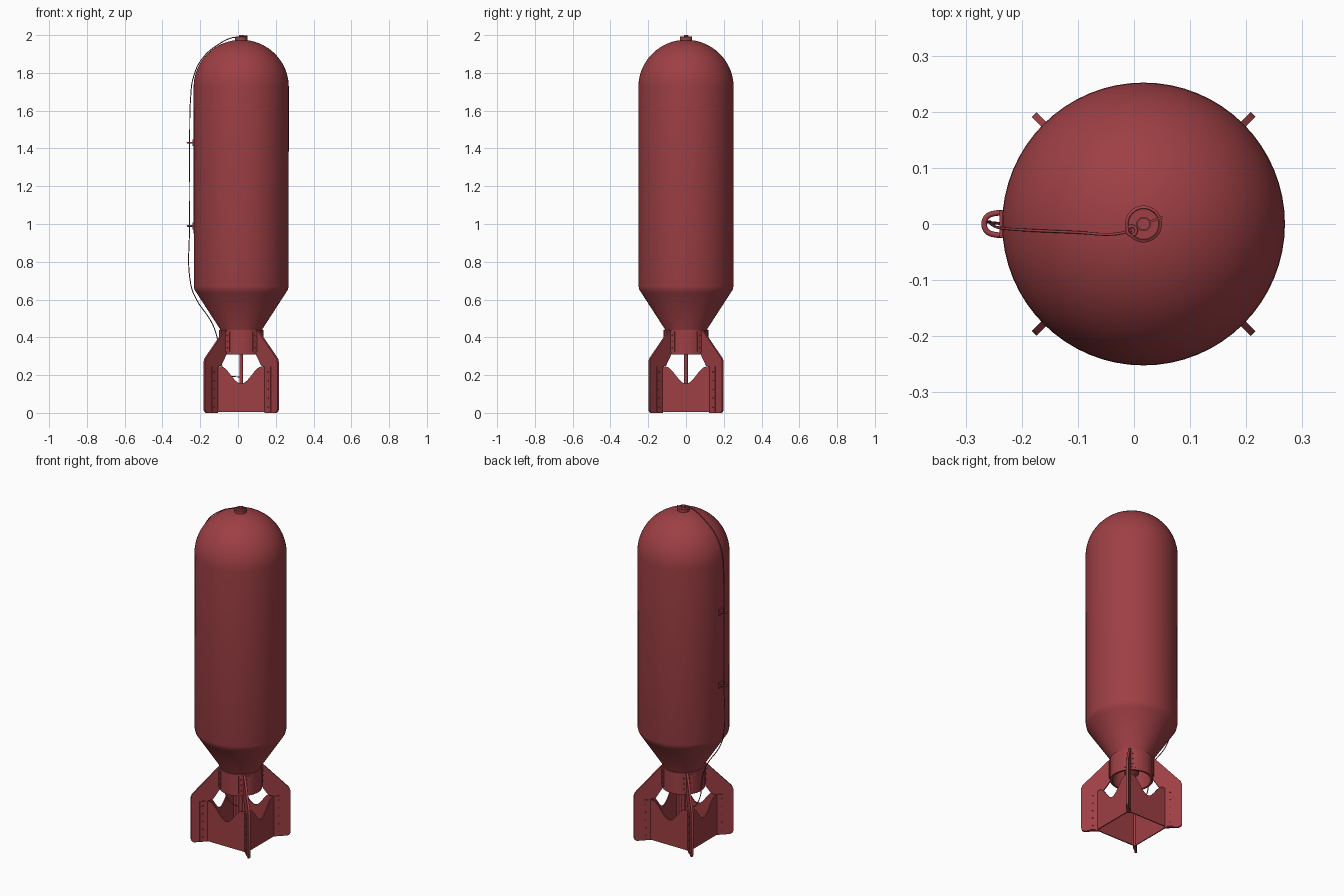
import bpy, bmesh, math
from mathutils import Vector, Matrix

if "Cube" in bpy.data.objects:
    bpy.data.objects.remove(bpy.data.objects["Cube"])

CX = 0.017  # body axis offset
mat = bpy.data.materials.new("red_paint")
mat.diffuse_color = (0.34, 0.05, 0.058, 1)
mat.use_nodes = True
mat.node_tree.nodes["Principled BSDF"].inputs["Base Color"].default_value = mat.diffuse_color


def finish(name, bm, smooth=True, angle=35):
    bmesh.ops.recalc_face_normals(bm, faces=bm.faces[:])
    me = bpy.data.meshes.new(name)
    bm.to_mesh(me)
    bm.free()
    ob = bpy.data.objects.new(name, me)
    bpy.context.collection.objects.link(ob)
    me.materials.append(mat)
    if smooth:
        bpy.ops.object.select_all(action='DESELECT')
        ob.select_set(True)
        bpy.context.view_layer.objects.active = ob
        bpy.ops.object.shade_smooth_by_angle(angle=math.radians(angle))
    return ob


def lathe(name, profile, steps=64, closed=False):
    bm = bmesh.new()
    vs = [bm.verts.new((r, 0, z)) for r, z in profile]
    pairs = list(zip(vs, vs[1:])) + ([(vs[-1], vs[0])] if closed else [])
    es = [bm.edges.new(p) for p in pairs]
    bmesh.ops.spin(bm, geom=vs + es, cent=(0, 0, 0), axis=(0, 0, 1),
                   angle=math.tau, steps=steps, use_duplicate=False)
    bmesh.ops.remove_doubles(bm, verts=bm.verts[:], dist=1e-5)
    bmesh.ops.translate(bm, verts=bm.verts[:], vec=(CX, 0, 0))
    return finish(name, bm)


def place(angle):
    return Matrix.Translation((CX, 0, 0)) @ Matrix.Rotation(angle, 4, 'Z')


def prism(bm, pts, y0, y1, m):
    # extrude an outline drawn in the xz plane along y
    f = bm.faces.new([bm.verts.new(m @ Vector((x, y0, z))) for x, z in pts])
    ext = bmesh.ops.extrude_face_region(bm, geom=[f])['geom']
    vs = [v for v in ext if isinstance(v, bmesh.types.BMVert)]
    bmesh.ops.translate(bm, verts=vs, vec=m.to_3x3() @ Vector((0, y1 - y0, 0)))


def box(bm, x0, x1, y0, y1, z0, z1, m):
    prism(bm, [(x0, z0), (x1, z0), (x1, z1), (x0, z1)], y0, y1, m)


def rivet(bm, pos, m, r=0.004):
    bmesh.ops.create_uvsphere(bm, u_segments=8, v_segments=4, radius=r,
                              matrix=m @ Matrix.Translation(pos))


def tube(name, pts, r, cyclic=False):
    cu = bpy.data.curves.new(name, 'CURVE')
    cu.dimensions = '3D'
    cu.bevel_depth = r
    cu.bevel_resolution = 2
    cu.resolution_u = 8
    cu.use_fill_caps = True
    sp = cu.splines.new('BEZIER')
    sp.bezier_points.add(len(pts) - 1)
    for b, p in zip(sp.bezier_points, pts):
        b.co = p
        b.handle_left_type = b.handle_right_type = 'AUTO'
    sp.use_cyclic_u = cyclic
    ob = bpy.data.objects.new(name, cu)
    bpy.context.collection.objects.link(ob)
    cu.materials.append(mat)
    return ob


# main casing: tapered tail, straight barrel, domed nose
dome = [(0.252 * math.cos(a), 1.725 + 0.25 * math.sin(a))
        for a in (math.pi / 2 * i / 16 for i in range(17))]
dome[-1] = (0, 1.975)
lathe("casing", [(0, 0.43), (0.11, 0.43), (0.113, 0.445), (0.236, 0.635),
                 (0.247, 0.652), (0.251, 0.67)] + dome)

# tail collar ring
lathe("tail_collar", [(0.118, 0.31), (0.118, 0.44), (0.106, 0.44), (0.106, 0.31)],
      48, True)
# tail rod with its boss
lathe("tail_rod", [(0, 0.43), (0.05, 0.43), (0.04, 0.35), (0.01, 0.335),
                   (0.01, 0.13), (0, 0.13)], 20)

# nose plug with raised rim
lathe("nose_plug", [(0, 1.982), (0.012, 1.982), (0.012, 1.99), (0.027, 1.99),
                    (0.028, 1.993), (0.033, 1.99), (0.033, 1.965)], 32)
lathe("nose_pin", [(0, 2.0), (0.011, 2.0), (0.011, 1.98)], 16)
bm = bmesh.new()
box(bm, -0.005, 0.036, -0.002, 0.002, 1.988, 1.997, place(math.radians(20)))
finish("nose_vane", bm, False)

# four fins at the diagonals, with riveted flanges
corner = [(0.256 + 0.02 * math.cos(a), 0.02 - 0.02 * math.sin(a))
          for a in (math.pi / 2 * i / 4 for i in range(5))]
outline = [(0.112, 0.44), (0.124, 0.44), (0.27, 0.288), (0.276, 0.27)] + corner + \
          [(0.18, 0.0), (0.18, 0.245), (0.155, 0.25), (0.112, 0.315)]
for i in range(4):
    m = place(math.radians(45 + 90 * i))
    bm = bmesh.new()
    prism(bm, outline, -0.006, 0.006, m)
    for s in (-1, 1):
        # flange joining fin and brace plates
        box(bm, 0.18, 0.228, s * 0.005, s * 0.01, 0.004, 0.245, m)
        for k in range(5):
            rivet(bm, (0.212, s * 0.01, 0.03 + 0.047 * k), m)
        # foot flange lying on the collar
        t = m @ Matrix.Rotation(s * 0.14, 4, 'Z')
        box(bm, 0.114, 0.122, -0.014, 0.014, 0.325, 0.43, t)
        for z in (0.345, 0.378, 0.41):
            rivet(bm, (0.122, 0, z), t)
    finish("fin_%d" % (i + 1), bm)

# four brace plates with a dipped top edge, forming an open box
N = 20
top = []
for k in range(N + 1):
    x = 0.105 - 0.21 * k / N
    top.append((x, 0.245 - 0.09 * (0.5 + 0.5 * math.cos(math.pi * x / 0.105)) ** 0.9))
plate = [(-0.136, 0.004), (0.136, 0.004), (0.136, 0.245)] + top + [(-0.136, 0.245)]
for i in range(4):
    bm = bmesh.new()
    prism(bm, plate, -0.138, -0.132, place(math.pi / 2 * i))
    finish("brace_plate_%d" % (i + 1), bm, False)

# two suspension lugs on the left side
for i, z in enumerate((1.43, 0.99)):
    pts = [(-0.225, 0.019, z), (-0.248, 0.019, z), (-0.262, 0.013, z), (-0.267, 0, z),
           (-0.262, -0.013, z), (-0.248, -0.019, z), (-0.225, -0.019, z)]
    tube("lug_%d" % (i + 1), pts, 0.005)
    bm = bmesh.new()
    box(bm, -0.24, -0.23, -0.024, 0.024, z - 0.018, z + 0.018, Matrix())
    finish("lug_base_%d" % (i + 1), bm, False)

# arming wire from nose to tail through the lugs
wire = [(-0.004, -0.012, 1.99), (-0.035, -0.018, 1.985), (-0.1, -0.015, 1.953),
        (-0.19, -0.011, 1.875), (-0.238, -0.007, 1.77), (-0.25, -0.003, 1.68),
        (-0.256, 0.003, 1.43), (-0.257, 0.004, 0.99), (-0.25, 0.002, 0.68),
        (-0.225, 0, 0.61), (-0.135, 0, 0.47), (-0.111, 0, 0.4),
        (-0.09, 0, 0.26), (-0.05, 0, 0.2), (0.01, 0, 0.19)]
tube("arming_wire", wire, 0.0025)
tube("wire_loop", [(-0.012, -0.012, 1.99), (-0.004, -0.004, 1.99),
                   (0.004, -0.012, 1.99), (-0.004, -0.02, 1.99)], 0.003, True)
